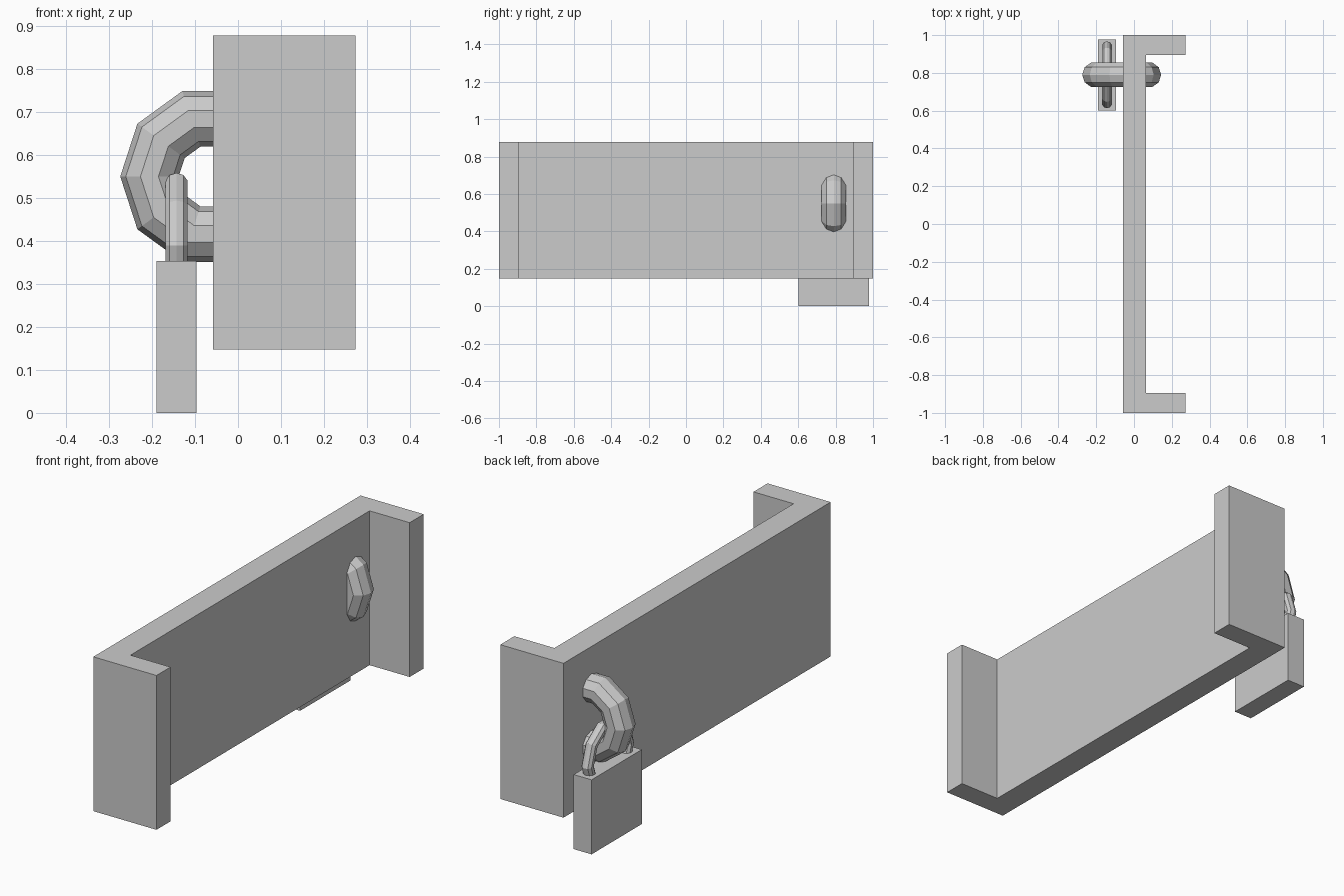
import bpy, bmesh
from math import pi

if "Cube" in bpy.data.objects:
    bpy.data.objects.remove(bpy.data.objects["Cube"])


def prism(name, outline, z0, z1):
    """Extrude a plan-view outline from z0 up to z1."""
    bm = bmesh.new()
    face = bm.faces.new([bm.verts.new((x, y, z0)) for x, y in outline])
    top = bmesh.ops.extrude_face_region(bm, geom=[face])["geom"]
    bmesh.ops.translate(bm, vec=(0, 0, z1 - z0),
                        verts=[v for v in top if isinstance(v, bmesh.types.BMVert)])
    bmesh.ops.recalc_face_normals(bm, faces=bm.faces)
    mesh = bpy.data.meshes.new(name)
    bm.to_mesh(mesh)
    bm.free()
    obj = bpy.data.objects.new(name, mesh)
    bpy.context.collection.objects.link(obj)
    return obj


def ring(name, location, rotation, major, minor):
    """Low-poly ten-sided ring with a ten-sided tube."""
    bpy.ops.mesh.primitive_torus_add(location=location, rotation=rotation,
                                     major_segments=10, minor_segments=10,
                                     major_radius=major, minor_radius=minor)
    bpy.context.object.name = name


# C-shaped latch plate
half = [(-0.058, -1), (0.273, -1), (0.273, -0.895), (0.063, -0.895)]
prism("latch_plate", half + [(x, -y) for x, y in reversed(half)], 0.147, 0.878)

# Large staple ring passing through the plate
ring("staple_ring", (-0.065, 0.79, 0.55), (pi / 2, 0, 0), 0.141, 0.068)

# Padlock body and shackle
prism("padlock_body",
      [(-0.19, 0.602), (-0.096, 0.602), (-0.096, 0.978), (-0.19, 0.978)], 0, 0.353)
ring("padlock_shackle", (-0.143, 0.79, 0.39), (pi / 2, 0, pi / 2), 0.15, 0.027)
